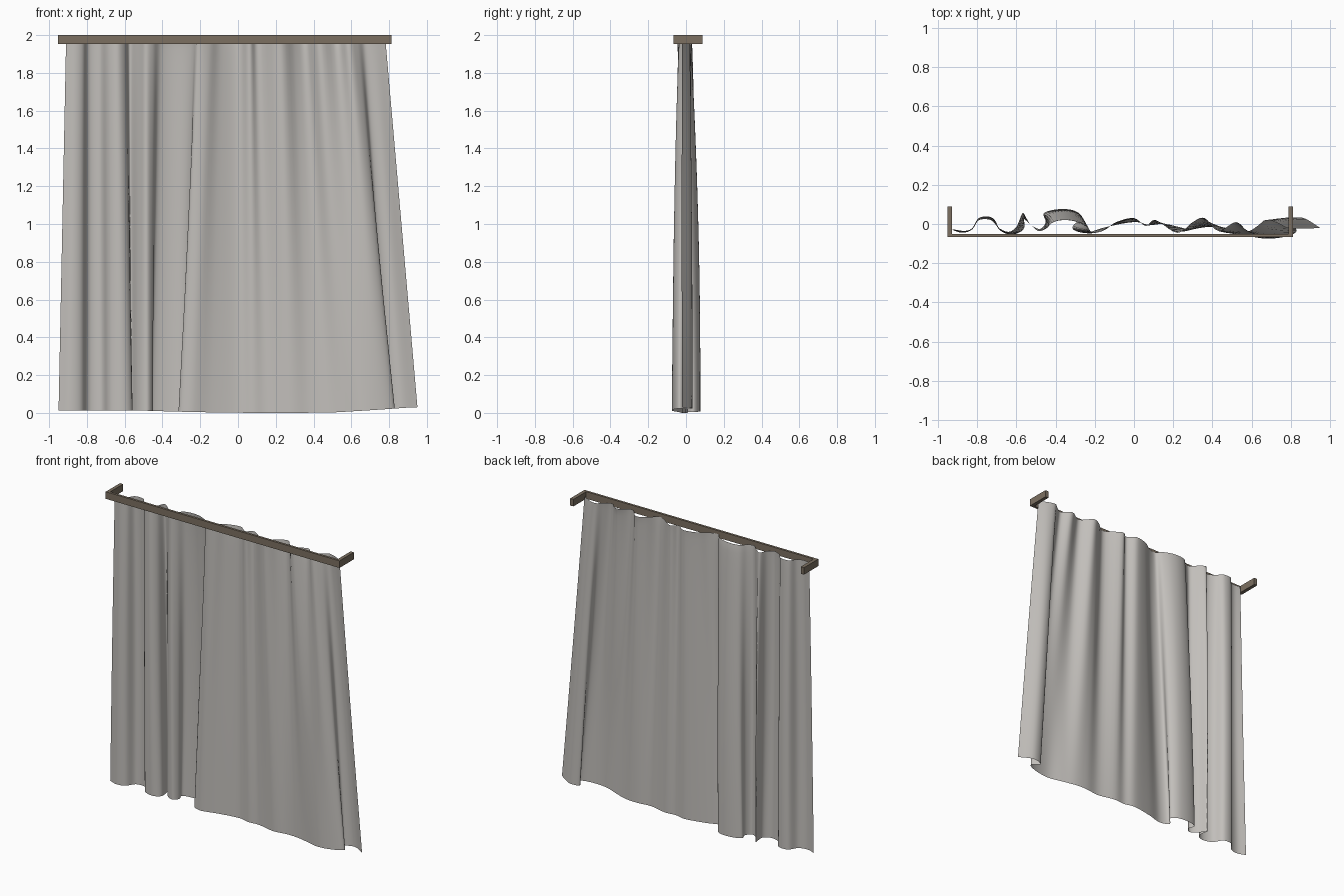
import bpy, bmesh, math
from mathutils import Vector


def material(name, rgb):
    m = bpy.data.materials.new(name)
    m.diffuse_color = (*rgb, 1)
    return m


cloth = material("warm grey cloth", (0.54, 0.52, 0.495))
wood = material("brown wood", (0.20, 0.16, 0.12))


def box(name, lo, hi):
    bpy.ops.mesh.primitive_cube_add(size=1, location=[(a + b) / 2 for a, b in zip(lo, hi)])
    o = bpy.context.object
    o.name = name
    o.scale = [b - a for a, b in zip(lo, hi)]
    o.data.materials.append(wood)
    return o


# Pelmet: front board and two returns to the wall
box("pelmet_board", (-0.952, -0.066, 1.952), (0.812, -0.05, 2.0))
for side, x in (("left", -0.952), ("right", 0.788)):
    box("pelmet_return_" + side, (x, -0.05, 1.952), (x + 0.024, 0.088, 2.0))

# Curtain fold path: (x, y) at the top, (x, y) at the hem
folds = [
    (-0.91, -0.03, -0.95, -0.02), (-0.86, -0.035, -0.89, -0.04),
    (-0.82, -0.02, -0.83, -0.025), (-0.79, 0.02, -0.79, 0.03),
    (-0.73, 0.02, -0.72, 0.03), (-0.69, -0.02, -0.68, -0.03),
    (-0.64, -0.04, -0.61, -0.05), (-0.60, -0.015, -0.56, -0.02),
    (-0.575, 0.03, -0.565, 0.055), (-0.53, 0.00, -0.53, 0.00),
    (-0.49, -0.035, -0.48, -0.025), (-0.45, -0.025, -0.45, 0.01),
    (-0.41, 0.01, -0.46, 0.055), (-0.35, 0.02, -0.39, 0.075),
    (-0.29, 0.01, -0.31, 0.07), (-0.24, -0.015, -0.27, 0.035),
    (-0.21, -0.045, -0.315, -0.02), (-0.15, -0.03, -0.25, -0.045),
    (-0.09, 0.01, -0.14, -0.015), (0.00, 0.03, 0.00, 0.01),
    (0.06, -0.01, 0.08, -0.005), (0.11, 0.02, 0.16, 0.0),
    (0.22, -0.045, 0.28, -0.025), (0.30, 0.01, 0.38, -0.015),
    (0.36, 0.03, 0.47, -0.02), (0.43, -0.035, 0.56, -0.045),
    (0.52, 0.01, 0.66, -0.074), (0.58, -0.035, 0.77, -0.065),
    (0.63, -0.01, 0.83, -0.035), (0.67, 0.02, 0.79, 0.015),
    (0.72, 0.01, 0.86, 0.032), (0.78, -0.02, 0.95, -0.02),
]


def spline(points, steps):
    """Smooth path through the points (Catmull-Rom)."""
    p = [Vector(q) for q in points]
    p = [2 * p[0] - p[1]] + p + [2 * p[-1] - p[-2]]
    out = []
    for i in range(1, len(p) - 2):
        a, b, c, d = p[i - 1:i + 3]
        for k in range(steps):
            t = k / steps
            out.append(0.5 * (2 * b + (c - a) * t + (2 * a - 5 * b + 4 * c - d) * t * t
                              + (3 * b - a - 3 * c + d) * t ** 3))
    return out + [p[-2]]


top = spline([f[:2] for f in folds], 5)
hem = spline([f[2:] for f in folds], 5)

# Curtain sheet: blend from pleated heading to loose hem, bulging slightly midway
ROWS = 32
bm = bmesh.new()
grid = []
for r in range(ROWS + 1):
    d = (r / ROWS) ** 1.3
    wy = d ** 0.6
    swell = 1 + 0.15 * math.sin(math.pi * d)
    row = []
    for t, h in zip(top, hem):
        x = t.x + (h.x - t.x) * d
        y = (t.y + (h.y - t.y) * wy) * swell
        low = 0.012 * min(1, abs(h.x - 0.2) / 0.7) ** 2 + 0.018 * max(0, h.x - 0.5) / 0.45
        row.append(bm.verts.new((x, y, 1.98 + (low - 1.98) * d)))
    grid.append(row)
for a, b in zip(grid, grid[1:]):
    for i in range(len(a) - 1):
        bm.faces.new((a[i], b[i], b[i + 1], a[i + 1]))
mesh = bpy.data.meshes.new("curtain")
bm.to_mesh(mesh)
bm.free()
mesh.materials.append(cloth)
mesh.shade_smooth()
curtain = bpy.data.objects.new("curtain", mesh)
bpy.context.collection.objects.link(curtain)
